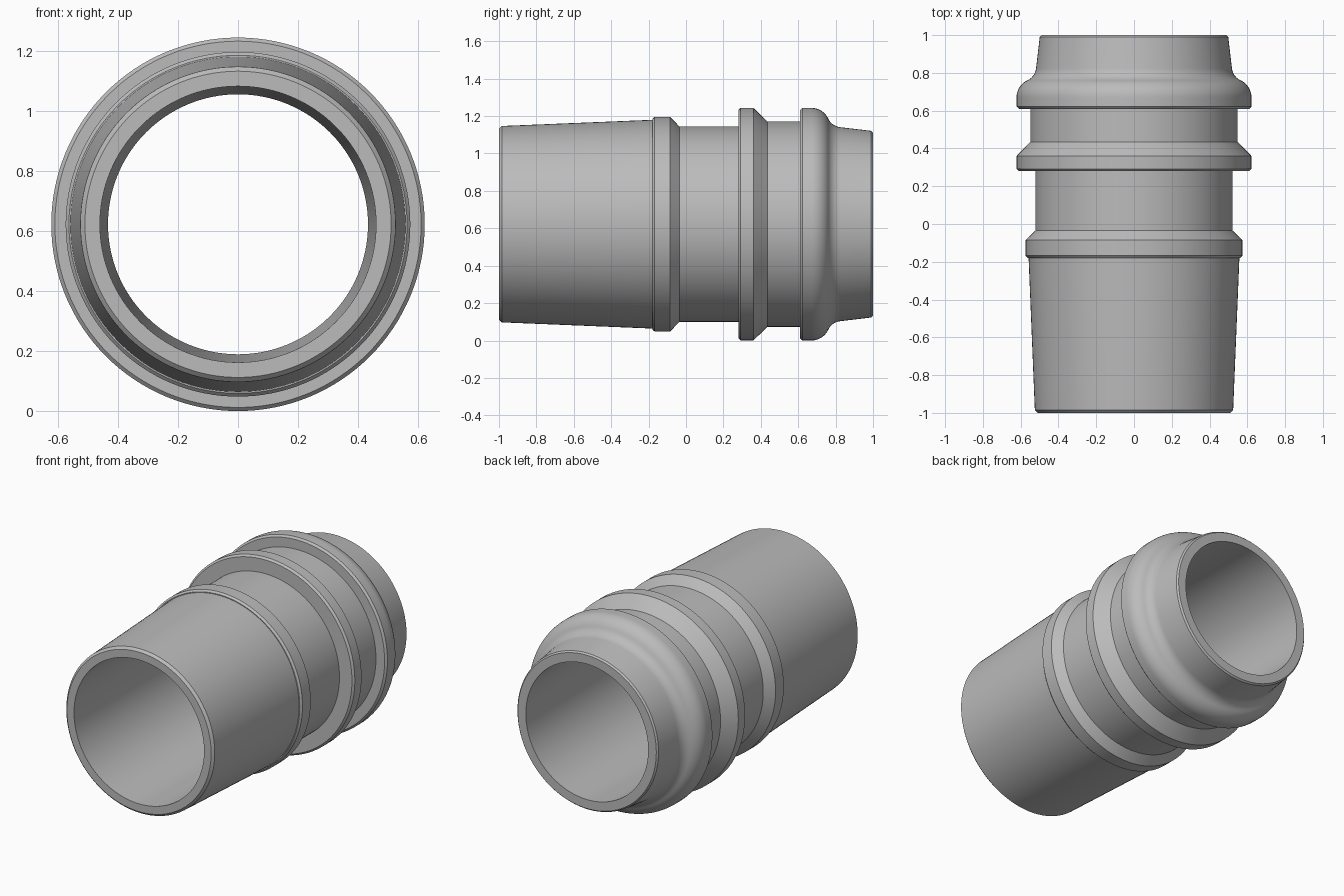
import bpy, bmesh, math
from mathutils import Vector

cube = bpy.data.objects.get("Cube")
if cube:
    bpy.data.objects.remove(cube)

AXIS_Z = 0.622
SEGMENTS = 128


def arc(cy, cr, radius, start, end, steps=10):
    """Points of an arc in the (y, radius) plane, angles in degrees."""
    angles = [math.radians(start + (end - start) * i / steps) for i in range(steps + 1)]
    return [(cy + radius * math.cos(a), cr + radius * math.sin(a)) for a in angles]


def lathe(name, profile, material):
    """Revolve a closed (y, radius) profile around the long axis."""
    bm = bmesh.new()
    verts = [bm.verts.new((0, y, AXIS_Z + r)) for y, r in profile]
    edges = [bm.edges.new((a, b)) for a, b in zip(verts, verts[1:] + verts[:1])]
    bmesh.ops.spin(bm, geom=verts + edges, cent=(0, 0, AXIS_Z), axis=Vector((0, 1, 0)),
                   angle=math.tau, steps=SEGMENTS, use_merge=True)
    bmesh.ops.remove_doubles(bm, verts=bm.verts, dist=1e-5)
    bmesh.ops.recalc_face_normals(bm, faces=bm.faces)
    mesh = bpy.data.meshes.new(name)
    bm.to_mesh(mesh)
    bm.free()
    obj = bpy.data.objects.new(name, mesh)
    bpy.context.collection.objects.link(obj)
    mesh.materials.append(material)
    bpy.ops.object.select_all(action='DESELECT')
    obj.select_set(True)
    bpy.context.view_layer.objects.active = obj
    bpy.ops.object.shade_smooth_by_angle(angle=math.radians(20))
    return obj


# Single grey material
grey = bpy.data.materials.new("plain_grey")
grey.use_nodes = True
colour = (0.5, 0.5, 0.5, 1)
grey.diffuse_color = colour
grey.node_tree.nodes["Principled BSDF"].inputs["Base Color"].default_value = colour

# Outer wall, from the front end to the back end
front_sleeve = [(-1, 0.51), (-0.985, 0.525), (-0.18, 0.558)]
small_collar = [(-0.18, 0.563), (-0.168, 0.574), (-0.085, 0.574), (-0.035, 0.522)]
middle_collar = [(0.28, 0.522), (0.28, 0.61), (0.292, 0.622), (0.36, 0.622), (0.435, 0.549)]
lip = [(0.61, 0.549), (0.61, 0.61), (0.622, 0.622)]

# Rounded shoulder flowing into a concave fillet
TURN = 25
shoulder_y, shoulder_r, round_r, fillet_r = 0.67, 0.522, 0.1, 0.08
reach = round_r + fillet_r
fillet_y = shoulder_y + reach * math.cos(math.radians(TURN))
fillet_c = shoulder_r + reach * math.sin(math.radians(TURN))
shoulder = arc(shoulder_y, shoulder_r, round_r, 90, TURN)
fillet = arc(fillet_y, fillet_c, fillet_r, 180 + TURN, 265)[1:]
back_spout = [(0.99, 0.499), (1, 0.49)]

# Tapered bore closes the profile
bore = [(1, 0.433), (-1, 0.46)]

lathe("hose_connector", front_sleeve + small_collar + middle_collar + lip
      + shoulder + fillet + back_spout + bore, grey)
